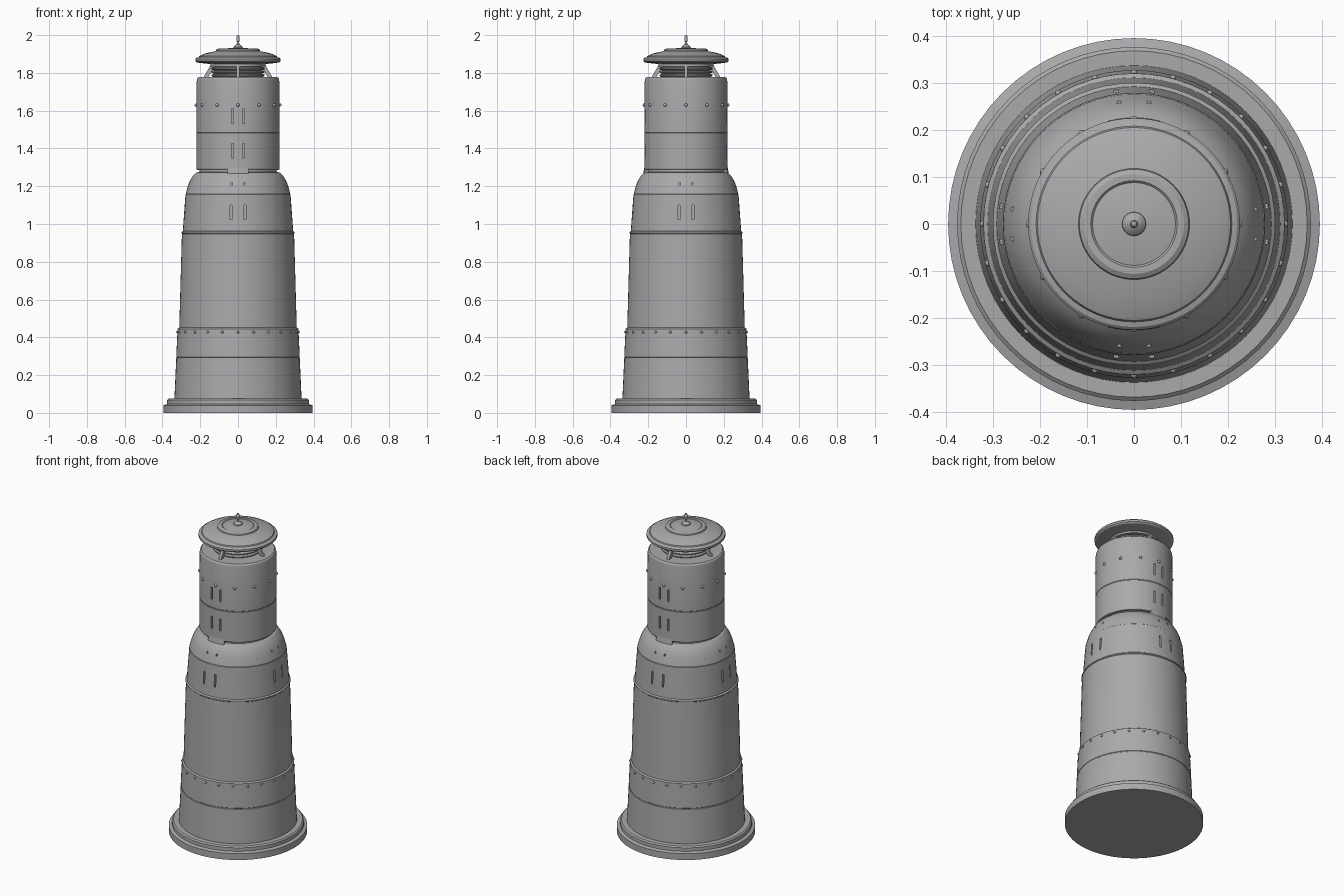
import bpy, bmesh, math
from mathutils import Matrix, Vector

if "Cube" in bpy.data.objects:
    bpy.data.objects.remove(bpy.data.objects["Cube"])

grey = bpy.data.materials.new("plain grey")
grey.diffuse_color = (0.40, 0.40, 0.41, 1)
grey.use_nodes = True
grey.node_tree.nodes["Principled BSDF"].inputs["Base Color"].default_value = grey.diffuse_color


def make(name, bm):
    bmesh.ops.recalc_face_normals(bm, faces=bm.faces)
    me = bpy.data.meshes.new(name)
    bm.to_mesh(me)
    bm.free()
    me.materials.append(grey)
    ob = bpy.data.objects.new(name, me)
    bpy.context.collection.objects.link(ob)
    return ob


def smooth(ob, deg=25):
    bpy.ops.object.select_all(action='DESELECT')
    ob.select_set(True)
    bpy.context.view_layer.objects.active = ob
    bpy.ops.object.shade_smooth_by_angle(angle=math.radians(deg))


def lathe(name, profile, n=64):
    """Closed solid of revolution from (radius, z) points."""
    bm = bmesh.new()
    rings = [[bm.verts.new((r * math.cos(2 * math.pi * i / n), r * math.sin(2 * math.pi * i / n), z))
              for i in range(n)] for r, z in profile]
    for a, b in zip(rings, rings[1:]):
        for i in range(n):
            j = (i + 1) % n
            bm.faces.new((a[i], a[j], b[j], b[i]))
    bm.faces.new(rings[0])
    bm.faces.new(rings[-1])
    return make(name, bm)


def add_box(bm, centre, size, rot):
    """Box placed in front-facing position, then turned about z."""
    m = Matrix.Rotation(rot, 4, 'Z') @ Matrix.Translation(centre) @ Matrix.Diagonal((*size, 1))
    bmesh.ops.create_cube(bm, size=1, matrix=m)


# stepped foot
smooth(lathe("foot", [(.395, 0), (.395, .04), (.376, .046), (.376, .068), (.368, .075), (.33, .075)]))

# tapered lower tower with riveted skirt and thin seams
lower = lathe("lower_tower", [
    (.337, .07), (.327, .287), (.325, .289), (.325, .293), (.327, .295), (.320, .445), (.311, .451),
    (.297, .948), (.300, .951), (.300, .957), (.292, .963), (.286, 1.05), (.278, 1.157), (.276, 1.159),
    (.276, 1.163), (.275, 1.166), (.266, 1.20), (.254, 1.23), (.238, 1.257), (.222, 1.272), (.205, 1.275)])

# upper drum with a recessed neck and a rounded top
upper = lathe("upper_drum", [
    (.205, 1.26), (.205, 1.287), (.218, 1.287), (.221, 1.293), (.221, 1.478), (.2195, 1.480), (.2195, 1.483),
    (.221, 1.485), (.219, 1.755), (.216, 1.770), (.209, 1.777), (.15, 1.779)])

# slots cut into the walls
cut = bmesh.new()
for k in range(4):
    for s in (-1, 1):
        add_box(cut, (s * .038, -.285, 1.062), (.010, .05, .078), k * math.pi / 2)
        add_box(cut, (s * .032, -.262, 1.213), (.008, .04, .012), k * math.pi / 2)
lower_cut = make("lower_slot_cutter", cut)
cut = bmesh.new()
for k in (0, 2):
    for s in (-1, 1):
        for z in (1.388, 1.570):
            add_box(cut, (s * .03, -.22, z), (.010, .045, .075), k * math.pi / 2)
upper_cut = make("upper_slot_cutter", cut)
for ob, cutter in ((lower, lower_cut), (upper, upper_cut)):
    cutter.hide_render = True
    mod = ob.modifiers.new("slots", 'BOOLEAN')
    mod.object = cutter
    mod.operation = 'DIFFERENCE'
    mod.solver = 'EXACT'
    bpy.context.view_layer.objects.active = ob
    bpy.ops.object.modifier_apply(modifier=mod.name)
    bpy.data.objects.remove(cutter)
    smooth(ob)

# curved filler plates bridging the neck at front and back
bm = bmesh.new()
for mid in (-math.pi / 2, math.pi / 2):
    prev = None
    for i in range(7):
        a = mid + (i / 6 - .5) * .5
        cur = [bm.verts.new((r * math.cos(a), r * math.sin(a), z))
               for r, z in ((.20, 1.262), (.226, 1.267), (.221, 1.30), (.20, 1.30))]
        if prev:
            for j in range(4):
                bm.faces.new((prev[j], cur[j], cur[(j + 1) % 4], prev[(j + 1) % 4]))
        if i in (0, 6):
            bm.faces.new(cur)
        prev = cur
smooth(make("neck_bridges", bm))


# rings of rivets
def rivets(name, count, radius, z, size):
    bm = bmesh.new()
    for i in range(count):
        a = 2 * math.pi * i / count
        bmesh.ops.create_icosphere(bm, subdivisions=2, radius=size,
                                   matrix=Matrix.Translation((radius * math.cos(a), radius * math.sin(a), z)))
    smooth(make(name, bm), 60)


rivets("skirt_rivets", 24, .321, .428, .007)
rivets("drum_rivets", 12, .221, 1.63, .009)

# louvred vent under the cap
vent = [(.125, 1.775)]
for k in range(3):
    z = 1.781 + k * .018
    vent += [(.136, z), (.140, z + .003), (.140, z + .009), (.136, z + .012), (.124, z + .014)]
vent += [(.124, 1.835), (.145, 1.835), (.145, 1.847), (.12, 1.855)]
smooth(lathe("vent", vent))

# four slanted struts carrying the cap
bm = bmesh.new()
for k in range(4):
    rot = Matrix.Rotation(k * math.pi / 2, 4, 'Z')
    sides = [[bm.verts.new(rot @ Vector((x, -r, z)))
              for r, z in ((.184, 1.774), (.160, 1.774), (.128, 1.825), (.128, 1.85), (.14, 1.85))]
             for x in (-.008, .008)]
    for side in sides:
        bm.faces.new(side)
    for j in range(5):
        i = (j + 1) % 5
        bm.faces.new((sides[0][j], sides[0][i], sides[1][i], sides[1][j]))
make("cap_struts", bm)

# wide cap with raised centre disc
smooth(lathe("cap", [
    (.13, 1.845), (.195, 1.852), (.217, 1.855), (.225, 1.862), (.225, 1.874), (.219, 1.880), (.208, 1.883),
    (.205, 1.889), (.175, 1.903), (.118, 1.915), (.116, 1.922), (.106, 1.928), (.092, 1.928), (.088, 1.924),
    (.05, 1.931), (.01, 1.933)]))

# finial
smooth(lathe("finial", [
    (.026, 1.925), (.025, 1.937), (.017, 1.946), (.007, 1.951), (.006, 1.965), (.009, 1.970), (.009, 1.990),
    (.006, 1.998), (.002, 2.0)], 24))
